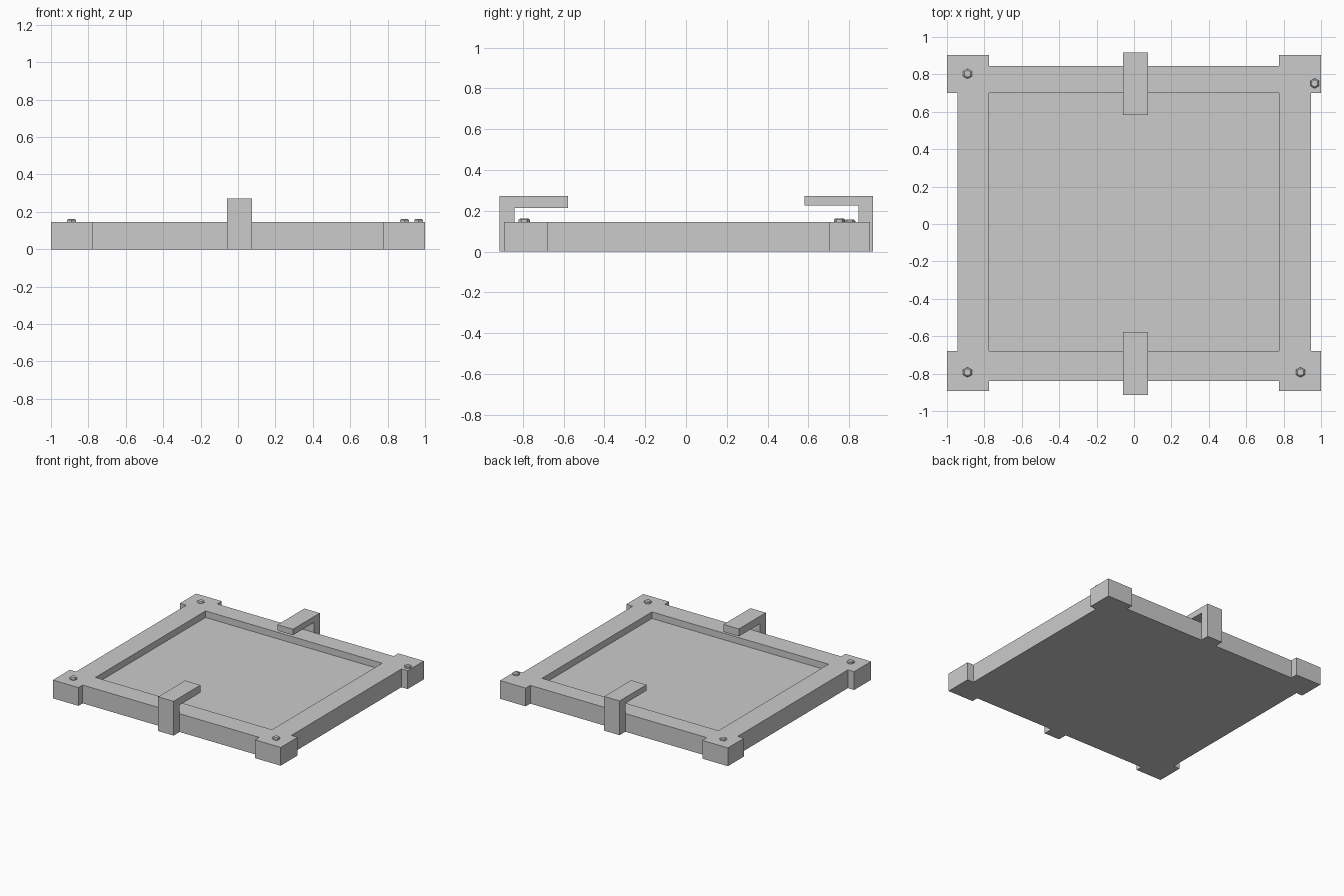
import bpy, bmesh

if "Cube" in bpy.data.objects:
    bpy.data.objects.remove(bpy.data.objects["Cube"])


def finish(name, bm):
    bmesh.ops.recalc_face_normals(bm, faces=bm.faces)
    mesh = bpy.data.meshes.new(name)
    bm.to_mesh(mesh)
    bm.free()
    obj = bpy.data.objects.new(name, mesh)
    bpy.context.collection.objects.link(obj)
    return obj


def prism(name, points, direction):
    """Extrude a closed planar profile along a direction."""
    bm = bmesh.new()
    face = bm.faces.new([bm.verts.new(p) for p in points])
    new = bmesh.ops.extrude_face_region(bm, geom=[face], use_keep_orig=True)["geom"]
    bmesh.ops.translate(bm, vec=direction,
                        verts=[v for v in new if isinstance(v, bmesh.types.BMVert)])
    return finish(name, bm)


TOP, FLOOR = 0.145, 0.093
IN_X, IN_FRONT, IN_BACK = 0.775, -0.68, 0.70

# Tray body: rails with projecting corner blocks, right half mirrored to the left
half = [(IN_X, -0.84), (IN_X, -0.893), (1, -0.893), (1, IN_FRONT), (0.945, IN_FRONT),
        (0.945, IN_BACK), (1, IN_BACK), (1, 0.903), (IN_X, 0.903), (IN_X, 0.846)]
outline = half + [(-x, y) for x, y in reversed(half)]
tray = prism("tray", [(x, y, 0) for x, y in outline], (0, 0, TOP))

# Shallow recess cut into the tray
recess = [(-IN_X, IN_FRONT), (IN_X, IN_FRONT), (IN_X, IN_BACK), (-IN_X, IN_BACK)]
cutter = prism("recess_cutter", [(x, y, FLOOR) for x, y in recess], (0, 0, 0.2))
cutter.hide_render = True
mod = tray.modifiers.new("recess", 'BOOLEAN')
mod.operation = 'DIFFERENCE'
mod.solver = 'EXACT'
mod.object = cutter
bpy.context.view_layer.objects.active = tray
bpy.ops.object.modifier_apply(modifier=mod.name)
bpy.data.objects.remove(cutter)


# Clips: post against the outer rail face, arm reaching over the recess
def clip(name, outer, inner, tip, under):
    profile = [(outer, 0), (inner, 0), (inner, under), (tip, under),
               (tip, 0.272), (outer, 0.272)]
    prism(name, [(-0.06, y, z) for y, z in profile], (0.135, 0, 0))


clip("front_clip", -0.915, -0.84, -0.578, 0.213)
clip("back_clip", 0.918, 0.846, 0.582, 0.225)


# Six-sided screw heads with a chamfered top
def screw(name, x, y, top):
    bm = bmesh.new()
    bmesh.ops.create_cone(bm, segments=6, radius1=0.027, radius2=0.027,
                          depth=top - 0.135, cap_ends=True)
    bmesh.ops.translate(bm, verts=bm.verts, vec=(x, y, (top + 0.135) / 2))
    rim = [e for e in bm.edges if all(v.co.z > top - 0.001 for v in e.verts)]
    bmesh.ops.bevel(bm, geom=rim, offset=0.007, segments=1, affect='EDGES')
    finish(name, bm)


screw("screw_front_left", -0.89, -0.793, 0.163)
screw("screw_front_right", 0.89, -0.793, 0.163)
screw("screw_back_left", -0.89, 0.803, 0.157)
screw("screw_back_right", 0.966, 0.752, 0.163)
